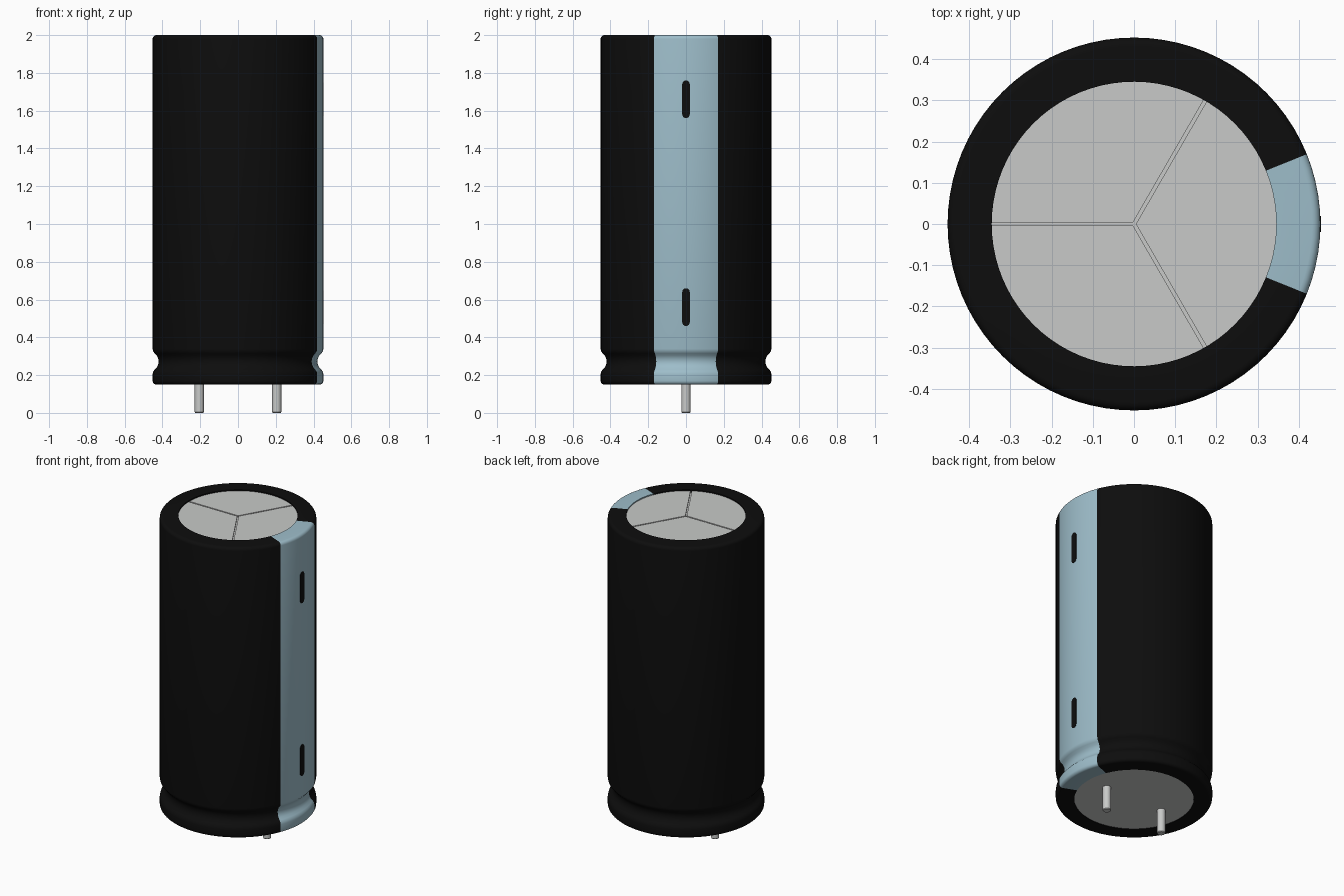
import bpy, bmesh, math
from mathutils import Matrix

cube = bpy.data.objects.get("Cube")
if cube:
    bpy.data.objects.remove(cube, do_unlink=True)


def material(name, rgb):
    m = bpy.data.materials.new(name)
    m.use_nodes = True
    m.diffuse_color = (*rgb, 1)
    bsdf = m.node_tree.nodes["Principled BSDF"]
    bsdf.inputs["Base Color"].default_value = (*rgb, 1)
    bsdf.inputs["Roughness"].default_value = 0.5
    return m


BLACK = material("black sleeve", (0.004, 0.004, 0.004))
BLUE = material("pale blue stripe", (0.34, 0.51, 0.59))
METAL = material("light grey metal", (0.58, 0.59, 0.58))


def finish(name, bm, mats, smooth=True):
    bmesh.ops.recalc_face_normals(bm, faces=bm.faces)
    mesh = bpy.data.meshes.new(name)
    bm.to_mesh(mesh)
    bm.free()
    for m in mats:
        mesh.materials.append(m)
    ob = bpy.data.objects.new(name, mesh)
    bpy.context.collection.objects.link(ob)
    if smooth:
        bpy.ops.object.select_all(action='DESELECT')
        ob.select_set(True)
        bpy.context.view_layer.objects.active = ob
        bpy.ops.object.shade_smooth_by_angle(angle=math.radians(35))
    return ob


def lathe(bm, profile, angles, mat_rule=lambda i: 0):
    """Spin (radius, z) points through the angles; colour by column."""
    rings = [[bm.verts.new((r * math.cos(a), r * math.sin(a), z))
              for r, z in profile] for a in angles]
    for i, ring in enumerate(rings):
        nxt = rings[(i + 1) % len(rings)]
        for j in range(len(profile) - 1):
            f = bm.faces.new((ring[j], nxt[j], nxt[j + 1], ring[j + 1]))
            f.material_index = mat_rule(i)
    return rings


def prism(bm, outline, z0, z1):
    face = bm.faces.new([bm.verts.new((x, y, z0)) for x, y in outline])
    ext = bmesh.ops.extrude_face_region(bm, geom=[face])
    top = [v for v in ext["geom"] if isinstance(v, bmesh.types.BMVert)]
    bmesh.ops.translate(bm, vec=(0, 0, z1 - z0), verts=top)


# Sleeve: rounded rims at both ends and a crimped groove near the base
R, RIM, ROUND = 0.452, 0.345, 0.02


def corner(z, start):
    return [(R - ROUND + ROUND * math.cos(a), z + ROUND * math.sin(a))
            for a in (math.radians(start + 18 * k) for k in range(6))]


groove = [(R, 0.205), (0.449, 0.219), (0.441, 0.229), (0.430, 0.241), (0.423, 0.255),
          (0.420, 0.272), (0.423, 0.289), (0.430, 0.303), (0.441, 0.315),
          (0.449, 0.325), (R, 0.339)]
profile = ([(RIM, 0.165), (RIM, 0.15)] + corner(0.15 + ROUND, -90) + groove
           + corner(2 - ROUND, 0) + [(RIM, 2.0), (RIM, 1.98)])

# Ten columns span the stripe, the rest complete the circle
HALF, N_STRIPE, N_REST = math.radians(22), 10, 70
angles = [-HALF + 2 * HALF * k / N_STRIPE for k in range(N_STRIPE)]
angles += [HALF + (2 * math.pi - 2 * HALF) * k / N_REST for k in range(N_REST)]
bm = bmesh.new()
lathe(bm, profile, angles, lambda i: 1 if i < N_STRIPE else 0)
finish("sleeve", bm, [BLACK, BLUE])

# Metal can inside the sleeve, closing the base and lying under the score lines
bm = bmesh.new()
rings = lathe(bm, [(RIM + 0.003, 0.154), (RIM + 0.003, 1.984)],
              [2 * math.pi * k / 64 for k in range(64)])
bm.faces.new([r[0] for r in rings])
bm.faces.new([r[1] for r in rings])
finish("inner_can", bm, [METAL])

# Vent top: three sectors parted by narrow score lines
GAP = 0.004
bm = bmesh.new()
for s in range(3):
    mid = s * 2 * math.pi / 3
    apex = GAP / math.sin(math.pi / 3)
    span = math.pi / 3 - math.asin(GAP / RIM)
    pts = [(apex * math.cos(mid), apex * math.sin(mid))]
    for k in range(21):
        a = mid - span + 2 * span * k / 20
        pts.append(((RIM + 0.001) * math.cos(a), (RIM + 0.001) * math.sin(a)))
    prism(bm, pts, 1.982, 1.993)
finish("vent_top", bm, [METAL], smooth=False)

# Minus marks: rounded plates on the stripe
for name, zc in (("upper_mark", 1.66), ("lower_mark", 0.56)):
    bm = bmesh.new()
    r, half = 0.02, 0.08
    pts = []
    for sign, start in ((1, 0), (-1, math.pi)):
        for k in range(9):
            a = start + math.pi * k / 8
            pts.append((r * math.cos(a), sign * half + r * math.sin(a)))
    prism(bm, pts, 0.4475, 0.4535)
    # local x -> y, local y -> z, local z -> x
    turn = Matrix(((0, 0, 1, 0), (1, 0, 0, 0), (0, 1, 0, zc), (0, 0, 0, 1)))
    bm.transform(turn)
    finish(name, bm, [BLACK], smooth=False)

# Lead pins
for name, x in (("left_pin", 0.205), ("right_pin", -0.205)):
    bm = bmesh.new()
    rings = lathe(bm, [(0.021, 0.0), (0.024, 0.004), (0.024, 0.17)],
                  [2 * math.pi * k / 24 for k in range(24)])
    bm.faces.new([r[0] for r in rings])
    bm.faces.new([r[-1] for r in rings])
    bmesh.ops.translate(bm, vec=(x, 0, 0), verts=bm.verts)
    finish(name, bm, [METAL])
